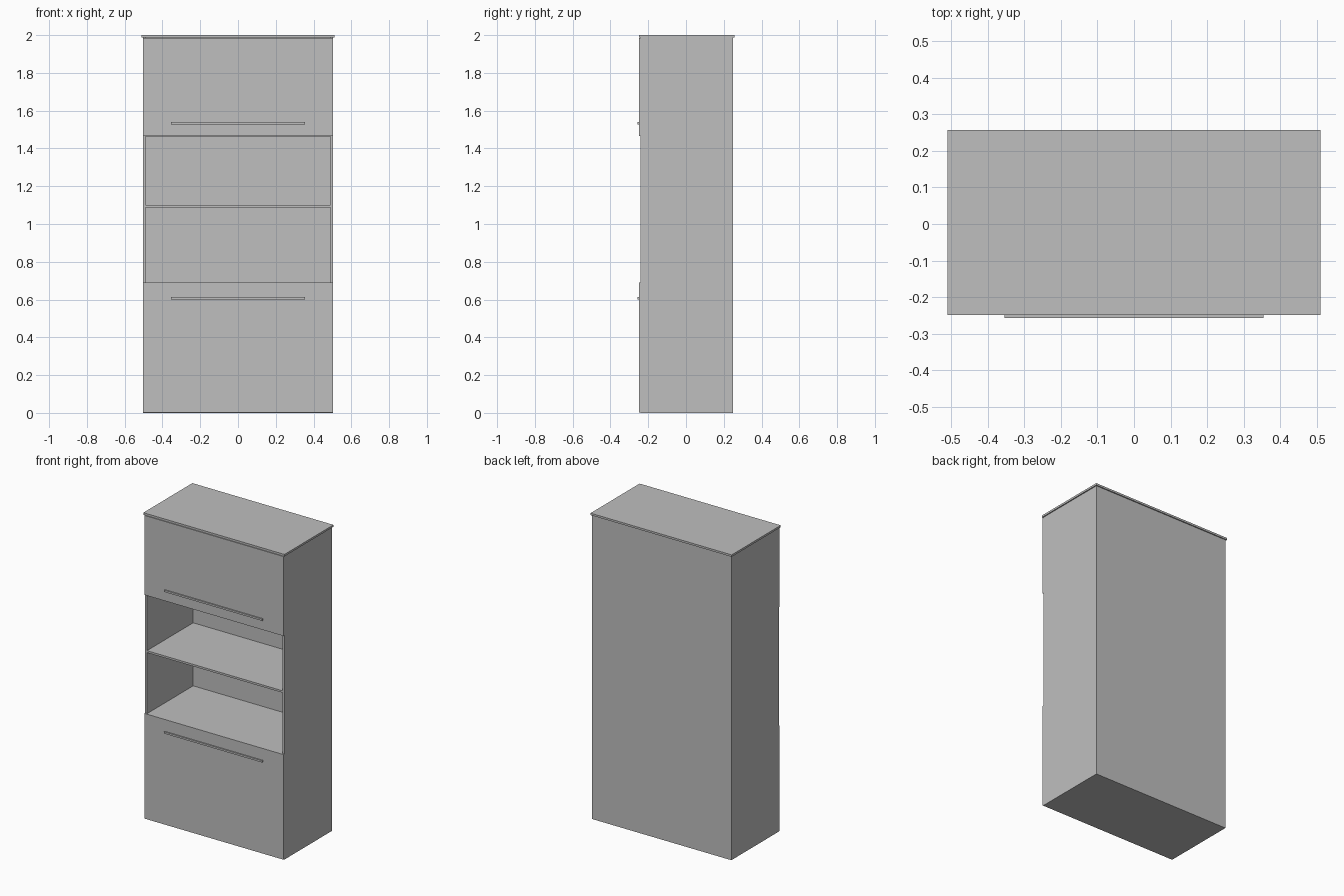
import bpy
import bmesh
from mathutils import Vector

cube = bpy.data.objects.get("Cube")
if cube:
    bpy.data.objects.remove(cube, do_unlink=True)

grey = bpy.data.materials.new("cabinet grey")
grey.use_nodes = True
colour = (0.52, 0.52, 0.52, 1)
grey.diffuse_color = colour
grey.node_tree.nodes["Principled BSDF"].inputs["Base Color"].default_value = colour


def box(name, x, y, z):
    """Add a box from its (min, max) extents along each axis."""
    bm = bmesh.new()
    bmesh.ops.create_cube(bm, size=1)
    low, high = (Vector(corner) for corner in zip(x, y, z))
    for v in bm.verts:
        v.co = (low + high) / 2 + v.co * (high - low)
    mesh = bpy.data.meshes.new(name)
    bm.to_mesh(mesh)
    bm.free()
    mesh.materials.append(grey)
    obj = bpy.data.objects.new(name, mesh)
    bpy.context.collection.objects.link(obj)
    return obj


OUTER, INNER = 0.503, 0.49          # half widths of the carcass
FRONT, BACK = -0.24, 0.25           # carcass depth
DOOR_FRONT = -0.249
LID_BOTTOM = 1.987
inside = (-INNER, INNER)
depth = (FRONT, BACK - 0.013)

# Carcass
box("left_side", (INNER, OUTER), (FRONT, BACK), (0, LID_BOTTOM))
box("right_side", (-OUTER, -INNER), (FRONT, BACK), (0, LID_BOTTOM))
box("back_panel", inside, (depth[1], BACK), (0, LID_BOTTOM))
box("top_panel", (-0.51, 0.51), (DOOR_FRONT, 0.257), (LID_BOTTOM, 2))

# Horizontal boards, each given by its upper surface
for name, top in (("bottom_board", 0.013), ("niche_floor", 0.688),
                  ("middle_shelf", 1.1), ("niche_ceiling", 1.475)):
    box(name, inside, depth, (top - 0.013, top))

# Flap doors with long bar handles
for name, bottom, top, grip in (("lower", 0.003, 0.69, 0.607),
                                ("upper", 1.465, 1.984, 1.533)):
    box(name + "_door", (-OUTER, OUTER), (DOOR_FRONT, FRONT), (bottom, top))
    box(name + "_handle", (-0.354, 0.354), (-0.257, DOOR_FRONT),
        (grip - 0.006, grip + 0.006))
